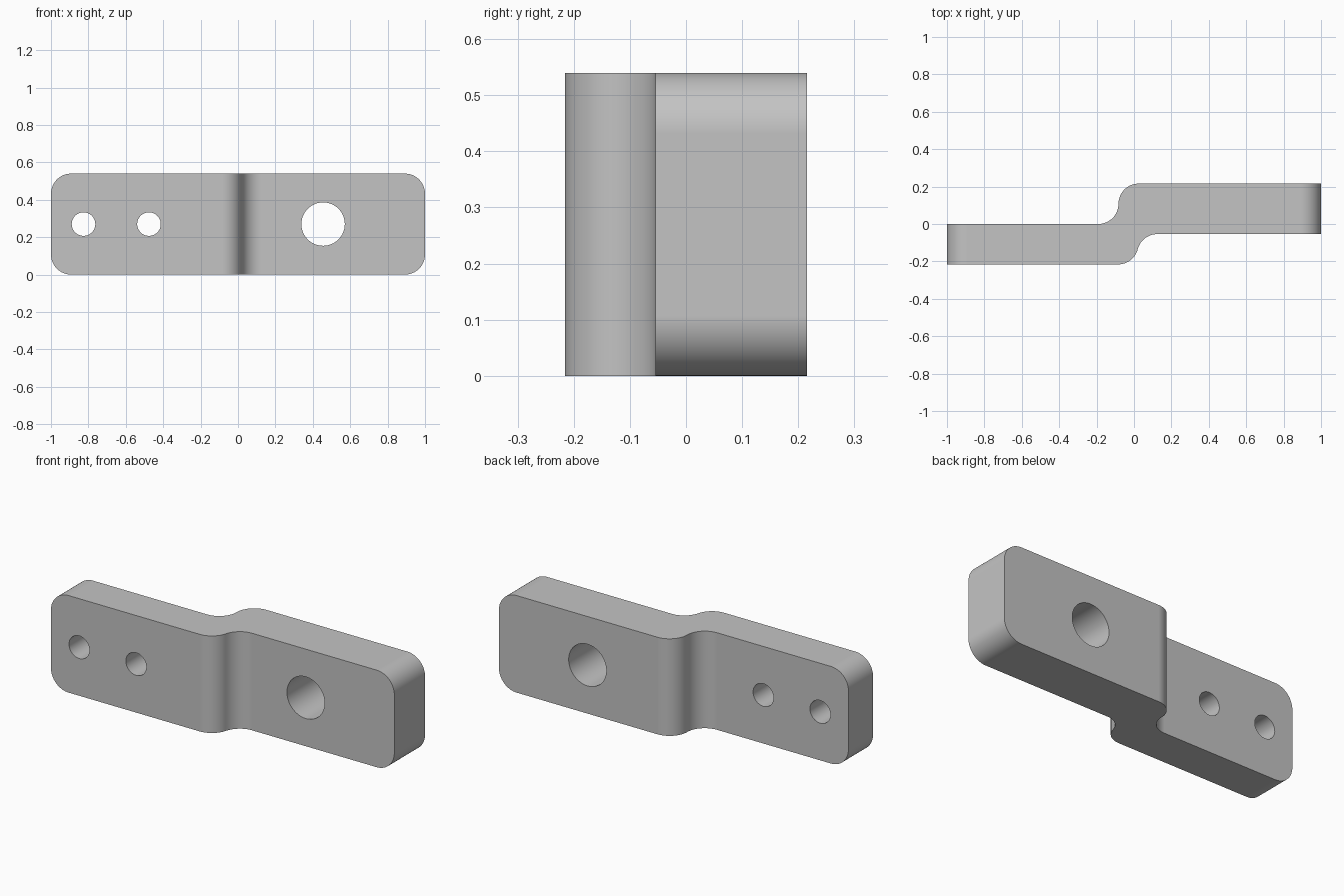
import bpy, bmesh
from math import acos, sin, cos, pi, radians

cube = bpy.data.objects.get("Cube")
if cube:
    bpy.data.objects.remove(cube, do_unlink=True)

HEIGHT = 0.54
R = 0.108          # radius of bends and plate corners
STEPS = 16

steel = bpy.data.materials.new("grey_steel")
grey = (0.55, 0.55, 0.55, 1)
steel.diffuse_color = grey
steel.use_nodes = True
steel.node_tree.nodes["Principled BSDF"].inputs["Base Color"].default_value = grey


def s_bend(x_mid, y0, y1):
    """Two tangent arcs stepping from y0 up to y1, centred on x_mid."""
    sweep = acos(1 - (y1 - y0) / (2 * R))
    half = R * sin(sweep)
    angles = [sweep * i / STEPS for i in range(STEPS + 1)]
    lower = [(x_mid - half + R * sin(a), y0 + R * (1 - cos(a))) for a in angles]
    upper = [(x_mid + half - R * sin(a), y1 - R * (1 - cos(a))) for a in angles]
    return lower + upper[-2::-1]


# Offset plate: plan outline extruded upwards
front = [(-1, -0.216)] + s_bend(0.02, -0.216, -0.054) + [(1, -0.054)]
back = [(-1, 0)] + s_bend(-0.083, 0, 0.216) + [(1, 0.216)]
bm = bmesh.new()
base = bm.faces.new([bm.verts.new((x, y, 0)) for x, y in front + back[::-1]])
top = bmesh.ops.extrude_face_region(bm, geom=[base])["geom"]
bmesh.ops.translate(bm, vec=(0, 0, HEIGHT),
                    verts=[g for g in top if isinstance(g, bmesh.types.BMVert)])
bmesh.ops.recalc_face_normals(bm, faces=bm.faces)

# Rounded end corners
corners = [e for e in bm.edges if all(abs(v.co.x) > 0.999 for v in e.verts)
           and abs(e.verts[0].co.z - e.verts[1].co.z) < 0.001]
bmesh.ops.bevel(bm, geom=corners, offset=R, segments=STEPS, profile=0.5,
                affect='EDGES')
mesh = bpy.data.meshes.new("offset_bracket")
bm.to_mesh(mesh)
bm.free()
mesh.materials.append(steel)
bracket = bpy.data.objects.new("offset_bracket", mesh)
bpy.context.collection.objects.link(bracket)

# Through holes: two small, one large
for x, radius in ((-0.826, 0.063), (-0.476, 0.063), (0.455, 0.116)):
    bpy.ops.mesh.primitive_cylinder_add(vertices=64, radius=radius, depth=1,
                                        location=(x, 0, HEIGHT / 2),
                                        rotation=(pi / 2, 0, 0))
    cutter = bpy.context.object
    cutter.name = "hole_cutter"
    cutter.hide_render = True
    cutter.data.materials.append(steel)
    cut = bracket.modifiers.new("hole", 'BOOLEAN')
    cut.operation = 'DIFFERENCE'
    cut.solver = 'EXACT'
    cut.object = cutter
    bpy.context.view_layer.objects.active = bracket
    bpy.ops.object.modifier_apply(modifier=cut.name)
    bpy.data.objects.remove(cutter, do_unlink=True)

# Smooth bends with crisp rims
bpy.ops.object.select_all(action='DESELECT')
bracket.select_set(True)
bpy.context.view_layer.objects.active = bracket
bpy.ops.object.shade_smooth_by_angle(angle=radians(30))
weighted = bracket.modifiers.new("weighted_normals", 'WEIGHTED_NORMAL')
weighted.keep_sharp = True
